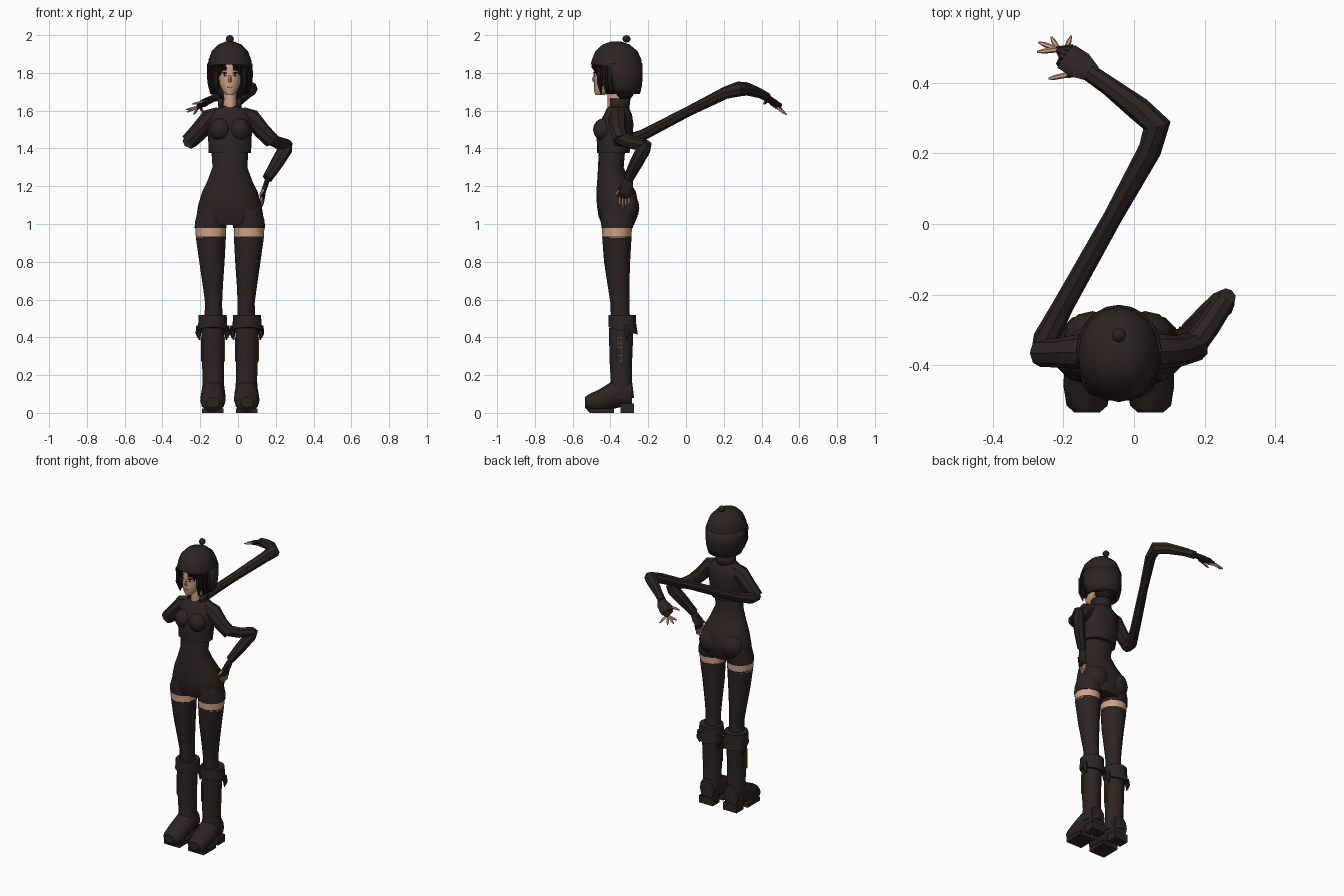
import bpy, bmesh
from math import sin, cos, pi, radians
from mathutils import Vector, Matrix

cube = bpy.data.objects.get("Cube")
if cube:
    bpy.data.objects.remove(cube)

MID = -.043  # x of the body's plane of symmetry
parts = []


def material(name, r, g, b):
    mat = bpy.data.materials.new(name)
    mat.use_nodes = True
    mat.diffuse_color = (r, g, b, 1)
    shader = mat.node_tree.nodes["Principled BSDF"]
    shader.inputs["Base Color"].default_value = (r, g, b, 1)
    shader.inputs["Roughness"].default_value = .9
    return mat


cloth = material("dark brown cloth", .026, .017, .016)
hair = material("black hair", .013, .009, .009)
skin = material("tan skin", .63, .36, .24)
lip = material("rose lips", .40, .16, .12)
eye_white = material("eye white", .6, .55, .5)
gold = material("dull gold", .12, .075, .012)


def finish(name, bm, mat):
    bmesh.ops.recalc_face_normals(bm, faces=bm.faces)
    mesh = bpy.data.meshes.new(name)
    bm.to_mesh(mesh)
    bm.free()
    mesh.materials.append(mat)
    obj = bpy.data.objects.new(name, mesh)
    bpy.context.collection.objects.link(obj)
    parts.append(obj)
    return obj


def skin_rings(name, rings, mat, closed=True):
    """Join rings of points into a surface; closed rings get end caps."""
    bm = bmesh.new()
    loops = [[bm.verts.new(p) for p in ring] for ring in rings]
    count = len(loops[0])
    for low, high in zip(loops, loops[1:]):
        for i in range(count if closed else count - 1):
            j = (i + 1) % count
            bm.faces.new((low[i], low[j], high[j], high[i]))
    if closed:
        bm.faces.new(loops[0])
        bm.faces.new(loops[-1])
    return finish(name, bm, mat)


def loft(name, stations, mat, side=1, sides=12, upright=True, gap=0, tilt=0):
    """Stations are (x offset, y, z, half width, half depth or height).
    A gap in degrees leaves the front open and makes a thin shell.
    Tilt lowers the last station toward the back."""
    rings = []
    for k, (dx, y, z, a, b) in enumerate(stations):
        ring = []
        for i in range(sides + (1 if gap else 0)):
            t = radians(gap) + (2 * pi - 2 * radians(gap)) * i / sides
            u, v = a * sin(t), -b * cos(t)
            p = Vector((MID + side * dx + u, y, z))
            p += Vector((0, v, 0)) if upright else Vector((0, 0, v))
            if k == len(stations) - 1:
                p.z -= tilt * v
            ring.append(p)
        rings.append(ring)
    obj = skin_rings(name, rings, mat, not gap)
    if gap:
        shell = obj.modifiers.new("thickness", "SOLIDIFY")
        shell.thickness = .008
        shell.offset = 0
    return obj


def tube(name, path, mat, sides=8, flat=1):
    """Sweep a round section along (x, y, z, radius) points."""
    pts = [Vector(p[:3]) for p in path]
    rings = []
    for k, p in enumerate(pts):
        along = (pts[min(k + 1, len(pts) - 1)] - pts[max(k - 1, 0)]).normalized()
        up = Vector((0, 0, 1)) if abs(along.z) < .9 else Vector((0, 1, 0))
        u = along.cross(up).normalized()
        v = u.cross(along)
        turn = [2 * pi * i / sides for i in range(sides)]
        r = path[k][3]
        rings.append([p + r * (u * cos(t) + v * sin(t) * flat) for t in turn])
    return skin_rings(name, rings, mat)


def ball(name, centre, size, mat, yaw=0, detail=12):
    bm = bmesh.new()
    bmesh.ops.create_uvsphere(bm, u_segments=detail, v_segments=8, radius=1)
    m = Matrix.Translation((MID + centre[0], *centre[1:]))
    m = m @ Matrix.Rotation(yaw, 4, "Z") @ Matrix.Diagonal((*size, 1))
    bmesh.ops.transform(bm, matrix=m, verts=bm.verts)
    return finish(name, bm, mat)


def box(name, centre, size, mat):
    bm = bmesh.new()
    bmesh.ops.create_cube(bm, size=1)
    m = Matrix.Translation((MID + centre[0], *centre[1:])) @ Matrix.Diagonal((*size, 1))
    bmesh.ops.transform(bm, matrix=m, verts=bm.verts)
    return finish(name, bm, mat)


# Torso, jacket and collar
loft("bodysuit", [(0, -.36, .995, .15, .085), (0, -.36, 1.04, .177, .103), (0, -.362, 1.1, .168, .11),
                  (0, -.37, 1.17, .147, .105), (0, -.385, 1.23, .118, .085), (0, -.398, 1.3, .092, .068),
                  (0, -.39, 1.42, .1, .07)], cloth, sides=16)
loft("cropped_jacket", [(0, -.385, 1.375, .115, .085), (0, -.378, 1.45, .118, .095),
                        (0, -.37, 1.53, .122, .092), (0, -.36, 1.58, .118, .074),
                        (0, -.36, 1.61, .08, .06), (0, -.36, 1.625, .045, .048)], cloth, sides=14)
loft("neck", [(0, -.37, 1.6, .036, .045), (0, -.375, 1.73, .033, .04)], skin)
loft("collar", [(0, -.36, 1.6, .055, .055), (0, -.358, 1.665, .062, .06)], cloth, gap=45)

# Head
loft("head", [(0, -.457, 1.682, .018, .022), (0, -.44, 1.705, .04, .047), (0, -.42, 1.745, .057, .067),
              (0, -.41, 1.8, .065, .079), (0, -.4, 1.87, .064, .08)], skin, sides=18)
tube("nose", [(MID, -.482, 1.795, .005), (MID, -.491, 1.765, .009), (MID, -.484, 1.752, .008)], skin, 6)
ball("mouth", (0, -.482, 1.725), (.017, .006, .006), lip)

# Cap with ear flaps and a bobble
loft("cap", [(0, -.37, 1.965, .025, .03), (0, -.37, 1.95, .062, .072), (0, -.368, 1.915, .096, .112),
             (0, -.367, 1.87, .113, .131), (0, -.368, 1.832, .118, .137)], cloth, sides=16, tilt=.1)
loft("cap_flap", [(0, -.368, 1.85, .117, .134), (0, -.365, 1.78, .118, .132),
                  (0, -.36, 1.735, .113, .123), (0, -.355, 1.69, .1, .108)], cloth, gap=78)
ball("cap_bobble", (0, -.315, 1.98), (.021, .021, .02), cloth, detail=8)

# Hair shell, tapered locks and nape
loft("hair", [(0, -.375, 1.86, .1, .115), (0, -.375, 1.76, .104, .108), (0, -.36, 1.69, .095, .08)],
     hair, gap=48)
ball("nape_hair", (0, -.325, 1.70), (.07, .05, .045), hair)

for s, label in ((1, "left"), (-1, "right")):
    # Face details and framing locks
    ball(label + "_eye", (s * .028, -.482, 1.79), (.014, .004, .008), eye_white, s * .4)
    ball(label + "_iris", (s * .027, -.484, 1.79), (.007, .004, .008), hair, s * .4)
    ball(label + "_lash", (s * .029, -.484, 1.8), (.017, .004, .004), hair, s * .4)
    ball(label + "_brow", (s * .03, -.484, 1.815), (.017, .004, .003), hair, s * .4)
    for k in range(4):
        root = MID + s * (.022 + .017 * k)
        tip = MID + s * (.036 + .018 * k)
        y = -.492 + .012 * k
        tube(f"{label}_fringe_{k}", [(root, y + .01, 1.855, .02), (root + s * .01, y, 1.83, .017),
                                     (tip, y + .008, 1.815 - .028 * k, .003)], hair, 6, .6)
    for k in range(3):
        x = MID + s * (.076 + .011 * k)
        y = -.455 + .03 * k
        tube(f"{label}_side_lock_{k}", [(x, y, 1.84, .018), (x, y, 1.75, .02),
                                        (x - s * .008, y + .005, 1.685, .003)], hair, 6)

    # Chest and seat fullness
    ball(label + "_bust", (s * .052, -.435, 1.5), (.056, .057, .06), cloth)
    ball(label + "_seat", (s * .075, -.315, 1.085), (.08, .068, .085), cloth)

    # Shorts leg, bare band, stocking
    loft(label + "_shorts_leg", [(.102, -.364, .978, .085, .083), (.1, -.362, 1.02, .083, .09),
                                 (.09, -.36, 1.08, .075, .09)], cloth, s)
    loft(label + "_bare_thigh", [(.101, -.366, .925, .079, .077), (.102, -.365, .985, .081, .079)], skin, s)
    loft(label + "_stocking", [(.088, -.345, .45, .05, .05), (.086, -.35, .58, .045, .05),
                               (.09, -.357, .67, .053, .057), (.095, -.365, .8, .067, .069),
                               (.101, -.366, .935, .08, .078)], cloth, s)

    # Boot
    loft(label + "_boot_shaft", [(.088, -.345, .08, .063, .07), (.088, -.342, .17, .056, .056),
                                 (.09, -.345, .28, .058, .06), (.09, -.343, .45, .062, .065)], cloth, s)
    loft(label + "_boot_cuff", [(.091, -.337, .518, .074, .073), (.091, -.338, .48, .076, .073),
                                (.092, -.333, .435, .08, .078)], cloth, s, tilt=.25)
    loft(label + "_boot_foot", [(.09, -.535, .055, .035, .028), (.09, -.515, .052, .058, .046),
                                (.09, -.46, .064, .067, .06), (.089, -.41, .085, .066, .07),
                                (.088, -.35, .11, .063, .08), (.088, -.285, .1, .052, .07)],
         cloth, s, upright=False)
    box(label + "_boot_sole", (s * .09, -.445, .012), (.115, .13, .024), cloth)
    box(label + "_boot_heel", (s * .088, -.311, .025), (.1, .072, .05), cloth)
    for face in (-1, 1):
        # Outlined ornament and hanging strap on each side of the shaft
        x = s * .09 + face * .06
        for z in (.275, .305, .345, .37, .4):
            box(f"{label}_boot_trim_bar", (x, -.352, z), (.006, .028, .005), gold)
        for y in (-.365, -.34):
            box(f"{label}_boot_trim_edge", (x, y, .337), (.006, .004, .12), gold)
        strap = MID + s * .09 + face * .07
        tube(f"{label}_boot_strap", [(strap, -.315, .46, .018), (strap + face * .007, -.31, .42, .015),
                                     (strap, -.31, .385, .003)], cloth, 6)


def hand(label, wrist, knuckles, tips, thumb_root, thumb_tip, spread):
    """Fingerless glove with bare fingertips."""
    wrist, knuckles, spread = Vector(wrist), Vector(knuckles), Vector(spread)
    bm_rings = []
    for centre, wide in ((wrist, .6), (wrist.lerp(knuckles, .5), 1), (knuckles, 1)):
        normal = spread.cross(knuckles - wrist).normalized() * .013
        bm_rings.append([centre + spread * wide * cos(t) + normal * sin(t)
                         for t in [pi * i / 4 for i in range(8)]])
    skin_rings(label + "_glove_palm", bm_rings, cloth)
    roots = [knuckles + spread * (k / 2 - .75) for k in range(4)] + [Vector(thumb_root)]
    for k, (root, tip) in enumerate(zip(roots, [*tips, thumb_tip])):
        mid = root.lerp(Vector(tip), .4)
        tube(f"{label}_glove_finger_{k}", [(*root, .011), (*mid, .0095)], cloth, 6)
        tube(f"{label}_fingertip_{k}", [(*mid, .008), (*root.lerp(Vector(tip), .8), .007), (*tip, .003)], skin, 6)


# Right arm: short sleeve, long reach behind the back, bent wrist
tube("right_sleeve", [(-.10, -.36, 1.575, .045), (-.15, -.362, 1.56, .05), (-.215, -.365, 1.49, .042),
                      (-.266, -.365, 1.435, .04)], cloth)
tube("right_arm", [(-.255, -.375, 1.44, .038), (-.25, -.325, 1.435, .036), (-.2, -.23, 1.47, .03),
                   (-.06, .02, 1.6, .027), (.045, .21, 1.695, .033), (.065, .28, 1.715, .04),
                   (.015, .325, 1.715, .035), (-.07, .39, 1.693, .027), (-.125, .428, 1.672, .025)], cloth)
hand("right", (-.115, .425, 1.675), (-.192, .475, 1.635),
     [(-.275, .488, 1.605), (-.27, .515, 1.592), (-.235, .53, 1.58), (-.178, .533, 1.578)],
     (-.155, .43, 1.655), (-.242, .412, 1.635), (-.025, -.032, .006))

# Left arm: hand resting on the hip
tube("left_sleeve", [(.02, -.36, 1.575, .045), (.07, -.362, 1.56, .05), (.13, -.36, 1.49, .044),
                     (.18, -.345, 1.44, .042)], cloth)
tube("left_upper_arm", [(.165, -.35, 1.455, .036), (.21, -.29, 1.43, .034), (.26, -.215, 1.42, .03)], cloth)
tube("left_forearm", [(.265, -.205, 1.435, .025), (.25, -.225, 1.395, .038), (.205, -.265, 1.32, .035),
                      (.155, -.305, 1.24, .027)], cloth)
hand("left", (.16, -.302, 1.245), (.132, -.325, 1.165),
     [(.118, -.35, 1.1), (.122, -.335, 1.09), (.126, -.32, 1.09), (.13, -.305, 1.1)],
     (.145, -.34, 1.2), (.115, -.375, 1.15), (.004, .034, -.006))

# Smooth shading with sharp edges kept
bpy.ops.object.select_all(action="DESELECT")
for obj in parts:
    obj.select_set(True)
bpy.context.view_layer.objects.active = parts[0]
bpy.ops.object.shade_smooth_by_angle(angle=radians(40))
